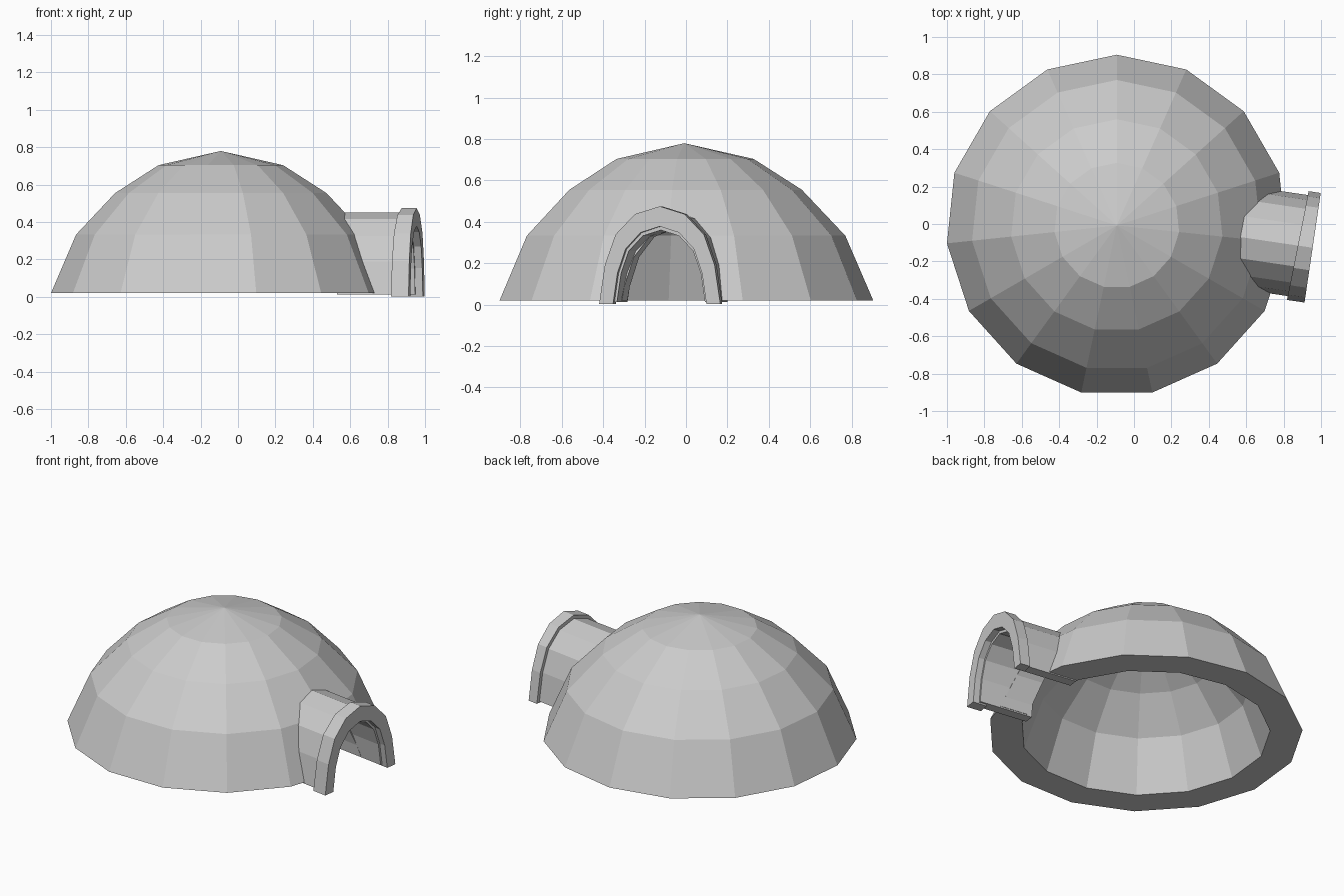
import bpy, bmesh
from math import sin, cos, radians
from mathutils import Matrix, Vector

if "Cube" in bpy.data.objects:
    bpy.data.objects.remove(bpy.data.objects["Cube"])

SIDES = 15
CENTRE = (-0.092, -0.008)


def finish(name, bm):
    bmesh.ops.recalc_face_normals(bm, faces=bm.faces)
    mesh = bpy.data.meshes.new(name)
    bm.to_mesh(mesh)
    bm.free()
    obj = bpy.data.objects.new(name, mesh)
    bpy.context.collection.objects.link(obj)
    return obj


def dome_skin(bm, rings, apex):
    loops = []
    for r, z in rings:
        angles = [radians(90 + 360 / SIDES * i) for i in range(SIDES)]
        loops.append([bm.verts.new((CENTRE[0] + r * cos(a), CENTRE[1] + r * sin(a), z))
                      for a in angles])
    top = bm.verts.new((*CENTRE, apex))
    for i in range(SIDES):
        j = (i + 1) % SIDES
        for a, b in zip(loops, loops[1:]):
            bm.faces.new((a[i], a[j], b[j], b[i]))
        bm.faces.new((loops[-1][i], loops[-1][j], top))
    return loops[0]


# Door axis: x runs outward along the tunnel, origin at the mouth
DOOR = Matrix.Translation((0.955, -0.127, 0)) @ Matrix.Rotation(radians(-8.4), 4, 'Z')
HALF_ARCH = [(1, 0), (0.905, 0.40), (0.73, 0.71), (0.41, 0.92), (0, 1)]


def arch(width, height, base):
    right = [(width * x, base + (height - base) * z) for x, z in HALF_ARCH]
    return right + [(-x, z) for x, z in reversed(right[:-1])]


def extrude_profile(name, profile, start, end, skew=0.0):
    """Extrude along the door axis; skew tilts the inner end."""
    bm = bmesh.new()
    ends = [[bm.verts.new(DOOR @ Vector((s + k * y, y, z))) for y, z in profile]
            for s, k in ((start, skew), (end, 0.0))]
    n = len(profile)
    for i in range(n):
        j = (i + 1) % n
        bm.faces.new((ends[0][i], ends[0][j], ends[1][j], ends[1][i]))
    # end caps: solid arch, or strips between the outer and inner arch
    for loop in ends:
        if n == 9:
            bm.faces.new(loop)
        else:
            for i in range(8):
                bm.faces.new((loop[i], loop[i + 1], loop[n - 2 - i], loop[n - 1 - i]))
    return finish(name, bm)


def arch_shell(name, outer, inner, base, start, end, skew=0.0):
    profile = arch(*outer, base) + arch(*inner, base)[::-1]
    return extrude_profile(name, profile, start, end, skew)


# Thick dome wall
bm = bmesh.new()
outer = dome_skin(bm, [(0.913, 0.02), (0.778, 0.333), (0.568, 0.555), (0.335, 0.704)], 0.78)
inner = dome_skin(bm, [(0.725, 0.02), (0.61, 0.333), (0.43, 0.53), (0.25, 0.65)], 0.705)
for i in range(SIDES):
    j = (i + 1) % SIDES
    bm.faces.new((outer[i], outer[j], inner[j], inner[i]))
dome = finish("dome", bm)

# Doorway cut through the wall
cutter = extrude_profile("doorway_cutter", arch(0.225, 0.365, -0.1), -0.75, -0.05)
cutter.hide_render = True
cutter.hide_viewport = True
cut = dome.modifiers.new("doorway", 'BOOLEAN')
cut.operation = 'DIFFERENCE'
cut.solver = 'EXACT'
cut.object = cutter

# Entrance tunnel and the raised collar at its mouth
arch_shell("entrance_tunnel", (0.275, 0.452), (0.215, 0.36), 0.012, -0.39, -0.04)
arch_shell("entrance_collar", (0.296, 0.475), (0.228, 0.378), 0.003, -0.08, 0.0, 0.05)
